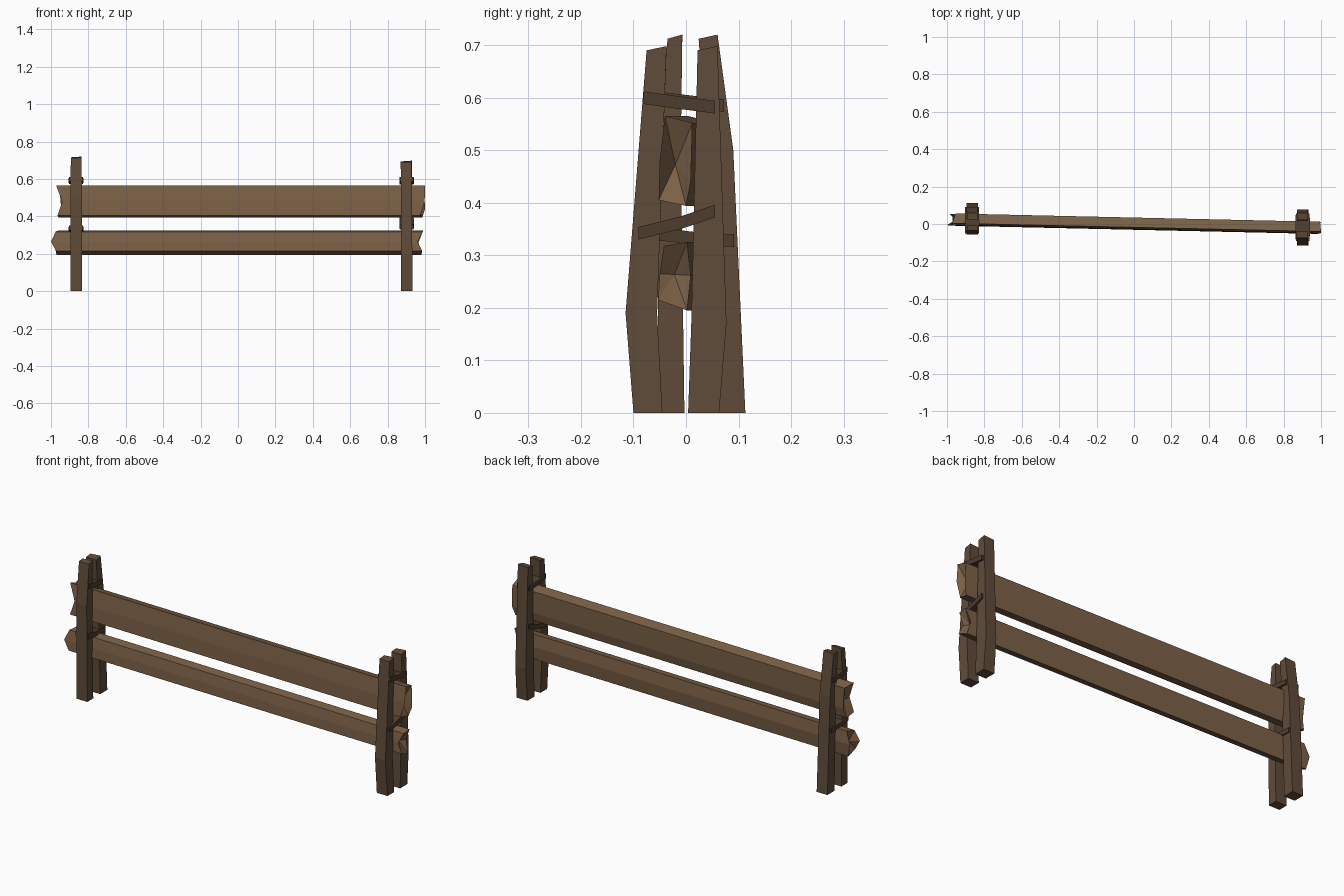
import bpy

if "Cube" in bpy.data.objects:
    bpy.data.objects.remove(bpy.data.objects["Cube"])

def material(name, rgb):
    m = bpy.data.materials.new(name)
    m.diffuse_color = (*rgb, 1)
    m.use_nodes = True
    m.node_tree.nodes["Principled BSDF"].inputs["Base Color"].default_value = m.diffuse_color
    return m

RAIL = material("split_wood", (0.20, 0.118, 0.062))
POST = material("post_wood", (0.115, 0.071, 0.041))
TIE = material("dark_wood", (0.075, 0.046, 0.027))

def build(name, verts, faces, mat):
    me = bpy.data.meshes.new(name)
    me.from_pydata(verts, [], faces)
    me.materials.append(mat)
    ob = bpy.data.objects.new(name, me)
    bpy.context.collection.objects.link(ob)
    return ob

def sides(rings, n):
    """Quads joining consecutive rings of n vertices."""
    return [(r*n + i, r*n + (i+1) % n, (r+1)*n + (i+1) % n, (r+1)*n + i)
            for r in range(rings - 1) for i in range(n)]

# Hewn posts: each level is (z, front y, back y, x shift), with a tilted top
def post(name, x, levels, half=0.031):
    v = []
    for k, (z, y0, y1, dx) in enumerate(levels):
        tilt = 0.004 if k == len(levels) - 1 else 0
        h = half - 0.001 * k
        v += [(x+dx-h, y0, z-tilt), (x+dx+h, y0, z-tilt),
              (x+dx+h, y1, z+tilt), (x+dx-h, y1, z)]
    n = len(levels)
    build(name, v, sides(n, 4) + [(3, 2, 1, 0), tuple(range(4*n-4, 4*n))], POST)

post("right_front_post", 0.9, [(0, -0.10, -0.045, 0.003), (0.19, -0.115, -0.055, 0.002),
                               (0.694, -0.075, -0.037, -0.001)])
post("right_back_post", 0.9, [(0, 0.004, 0.063, 0.003), (0.17, 0.010, 0.077, 0.002),
                              (0.694, 0.022, 0.060, 0)])
post("left_front_post", -0.865, [(0, -0.052, -0.003, 0), (0.5, -0.056, -0.010, 0),
                                 (0.716, -0.035, -0.007, 0)])
post("left_back_post", -0.865, [(0, 0.055, 0.113, 0), (0.5, 0.040, 0.090, 0),
                                (0.716, 0.024, 0.060, 0)])

# Split rails: a rough section swept along x, with jagged poked ends
def rail(name, section, left_x, right_x, left_tip, right_tip):
    n = len(section)
    v = []
    for xs, yc in ((left_x, 0.024), (right_x, -0.02)):
        v += [(x, yc + y, z) for x, (y, z) in zip(xs, section)]
    cy = sum(p[0] for p in section) / n
    cz = sum(p[1] for p in section) / n
    v += [(left_tip, cy + 0.024, cz), (right_tip, cy - 0.02, cz)]
    f = [q[::-1] for q in sides(2, n)]
    f += [(i, (i+1) % n, 2*n) for i in range(n)]
    f += [(n + (i+1) % n, n + i, 2*n + 1) for i in range(n)]
    ob = build(name, v, f, RAIL)
    ob.data.flip_normals()

rail("upper_rail",
     [(-0.032, 0.405), (0.020, 0.394), (0.029, 0.440), (0.032, 0.552), (-0.020, 0.565), (-0.030, 0.480)],
     [-0.965, -0.960, -0.945, -0.955, -0.972, -0.940],
     [0.975, 0.985, 1.0, 0.995, 1.0, 0.998], -0.93, 0.955)
rail("lower_rail",
     [(-0.033, 0.215), (0.022, 0.195), (0.029, 0.262), (0.022, 0.325), (-0.022, 0.318), (-0.030, 0.265)],
     [-0.972, -0.970, -0.985, -0.960, -0.975, -1.0],
     [0.985, 0.980, 0.965, 0.990, 0.988, 0.960], -0.955, 0.945)

# Tie pieces bridging each pair of posts: path of (y, z) in the side plane
def tie(name, x, path, half=0.037, t=0.012):
    v = []
    for k, (y, z) in enumerate(path):
        h = half + (0.002 if k == 1 else 0)
        v += [(x-h, y, z-t), (x+h, y, z-t), (x+h, y, z+t), (x-h, y, z+t)]
    n = len(path)
    f = [q[::-1] for q in sides(n, 4)] + [(0, 1, 2, 3), tuple(range(4*n-1, 4*n-5, -1))]
    build(name, v, f, TIE).data.flip_normals()

tie("right_upper_tie", 0.902, [(-0.081, 0.600), (-0.01, 0.590), (0.055, 0.582)])
tie("right_lower_tie", 0.902, [(-0.090, 0.342), (-0.01, 0.362), (0.055, 0.384)])
tie("left_upper_tie", -0.866, [(-0.042, 0.598), (0.01, 0.592), (0.072, 0.585)])
tie("left_lower_tie", -0.866, [(-0.050, 0.340), (0.02, 0.332), (0.091, 0.328)])

# Make all normals consistent
import bmesh
for ob in bpy.data.objects:
    bm = bmesh.new()
    bm.from_mesh(ob.data)
    bmesh.ops.recalc_face_normals(bm, faces=bm.faces)
    bm.to_mesh(ob.data)
    bm.free()
